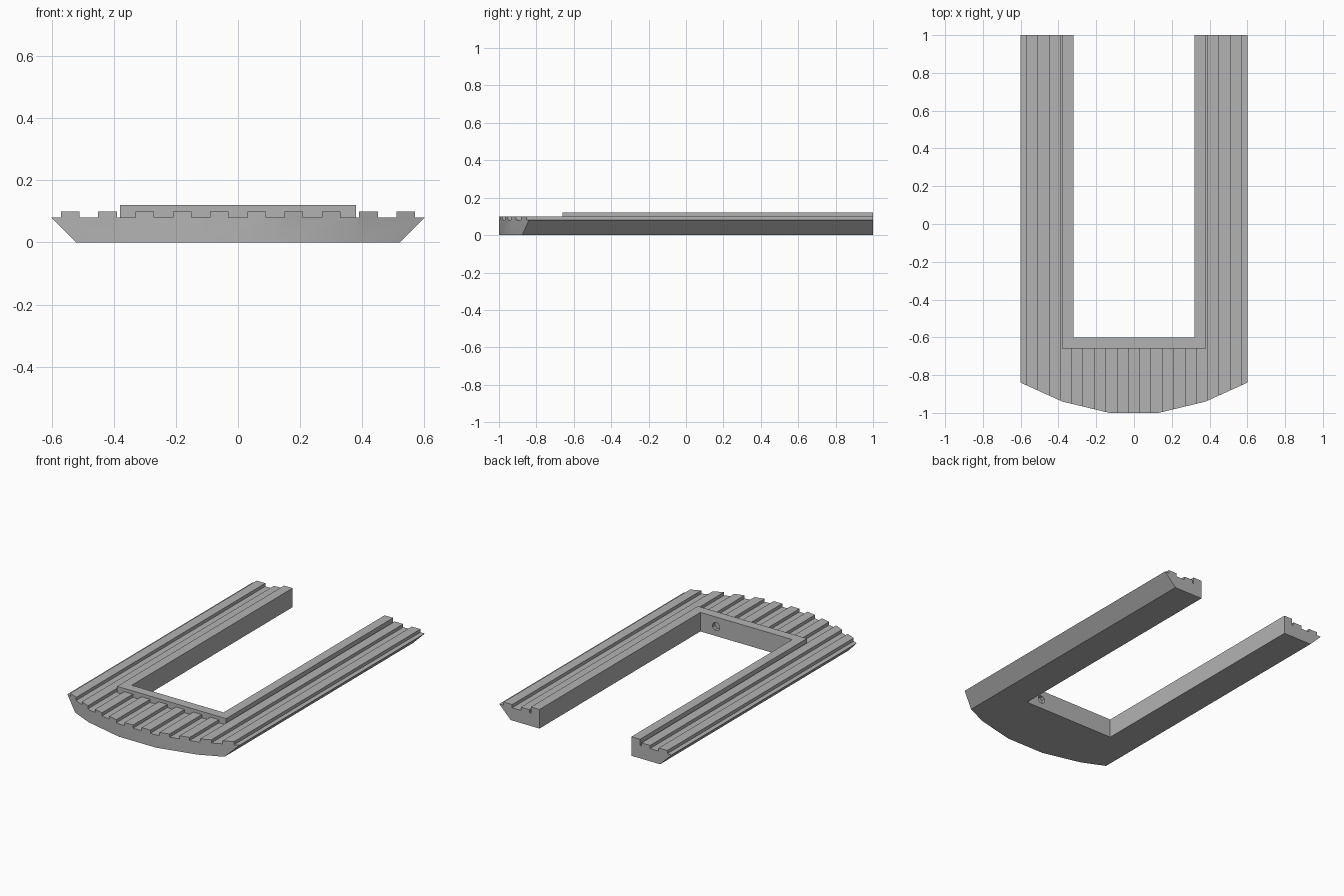
import bpy, bmesh, math
from mathutils import Vector

if "Cube" in bpy.data.objects:
    bpy.data.objects.remove(bpy.data.objects["Cube"])

grey = bpy.data.materials.new("plain grey")
grey.use_nodes = True
colour = (0.45, 0.45, 0.45, 1)
grey.diffuse_color = colour
grey.node_tree.nodes["Principled BSDF"].inputs["Base Color"].default_value = colour


def prism(name, points, direction):
    """Extrude a closed outline of 3D points along a direction."""
    bm = bmesh.new()
    face = bm.faces.new([bm.verts.new(p) for p in points])
    out = bmesh.ops.extrude_face_region(bm, geom=[face])
    moved = [v for v in out["geom"] if isinstance(v, bmesh.types.BMVert)]
    bmesh.ops.translate(bm, verts=moved, vec=Vector(direction))
    bmesh.ops.recalc_face_normals(bm, faces=bm.faces)
    mesh = bpy.data.meshes.new(name)
    bm.to_mesh(mesh)
    bm.free()
    mesh.materials.append(grey)
    obj = bpy.data.objects.new(name, mesh)
    bpy.context.collection.objects.link(obj)
    return obj


def block(name, half_x, y0, y1, z0, z1):
    corners = [(-half_x, y0, z0), (half_x, y0, z0), (half_x, y1, z0), (-half_x, y1, z0)]
    return prism(name, corners, (0, 0, z1 - z0))


def mirrored(half):
    """Complete a half outline (x > 0) with its mirror image."""
    return half + [(-x, v) for x, v in reversed(half)]


# Deck: bevelled hull section with raised planks on top
BASE, PLANK = 0.08, 0.10
section = [(0.52, 0), (0.60, BASE)]
for k in reversed(range(5)):
    mid = 0.06 + 0.12 * k
    section += [(mid + 0.03, BASE), (mid + 0.03, PLANK),
                (mid - 0.03, PLANK), (mid - 0.03, BASE)]
deck = prism("grooved_deck", [(x, -1.1, z) for x, z in mirrored(section)], (0, 2.2, 0))

# Raised rim round the opening
rim = block("rim", 0.38, -0.66, 1.15, 0.03, 0.12)

# Plan outline with the faceted, bowed front
plan = mirrored([(0.70, 1.0), (0.70, -0.795), (0.60, -0.84), (0.38, -0.94), (0.13, -1.0)])
outline = prism("plan_cutter", [(x, y, -0.1) for x, y in plan], (0, 0, 0.4))

# Long opening between the two arms
opening = block("opening_cutter", 0.32, -0.60, 1.3, -0.1, 0.3)

# Small round socket in the inner front wall
ring = [math.tau * (i + 0.5) / 8 for i in range(8)]
socket = prism("socket_cutter",
               [(0.21 + 0.026 * math.cos(a), -0.625, 0.06 + 0.026 * math.sin(a)) for a in ring],
               (0, 0.06, 0))

steps = [(rim, "UNION"), (outline, "INTERSECT"), (opening, "DIFFERENCE"), (socket, "DIFFERENCE")]
for tool, operation in steps:
    tool.hide_render = True
    mod = deck.modifiers.new(tool.name, "BOOLEAN")
    mod.operation, mod.object, mod.solver = operation, tool, "EXACT"

# Bake the cuts and drop the helpers
bpy.context.view_layer.update()
baked = bpy.data.meshes.new_from_object(deck.evaluated_get(bpy.context.evaluated_depsgraph_get()))
deck.modifiers.clear()
deck.data = baked
for tool, _ in steps:
    bpy.data.objects.remove(tool)

# Soft bowed front, crisp edges elsewhere
bpy.ops.object.select_all(action="DESELECT")
deck.select_set(True)
bpy.context.view_layer.objects.active = deck
bpy.ops.object.shade_smooth_by_angle(angle=math.radians(30))
